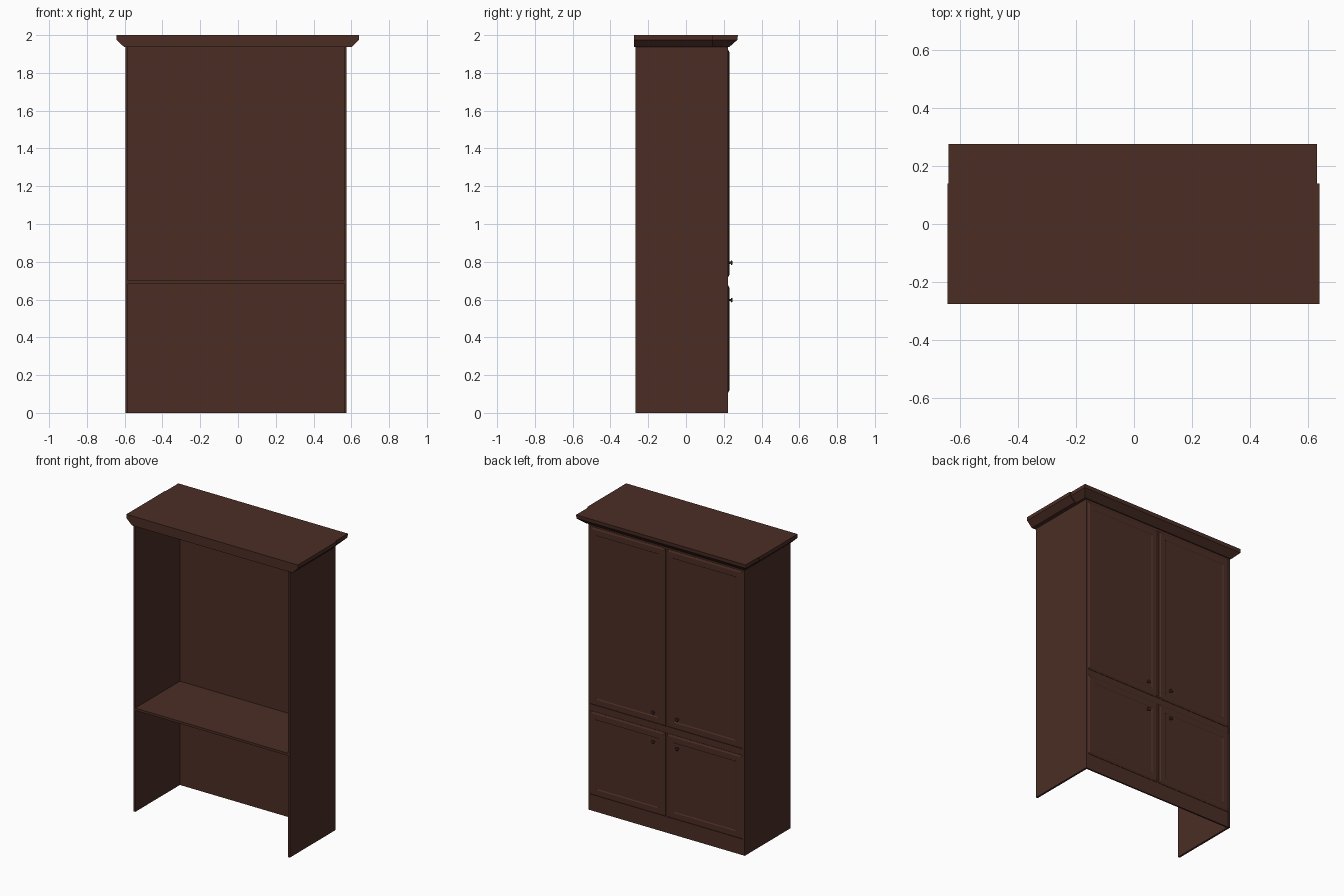
import bpy, bmesh, math

if "Cube" in bpy.data.objects:
    bpy.data.objects.remove(bpy.data.objects["Cube"])

CX = -0.01          # cabinet body centre
HW = 0.585          # cabinet half width
FRONT, BACK = -0.267, 0.222

wood = bpy.data.materials.new("dark brown wood")
wood.diffuse_color = (0.070, 0.0265, 0.018, 1)
wood.use_nodes = True
wood.node_tree.nodes["Principled BSDF"].inputs["Base Color"].default_value = wood.diffuse_color


def finish(bm, name):
    bmesh.ops.recalc_face_normals(bm, faces=bm.faces)
    me = bpy.data.meshes.new(name)
    bm.to_mesh(me)
    bm.free()
    me.materials.append(wood)
    ob = bpy.data.objects.new(name, me)
    bpy.context.collection.objects.link(ob)
    return ob


def loft(name, rings):
    """Skin a list of closed point rings and cap both ends."""
    bm = bmesh.new()
    rows = [[bm.verts.new(p) for p in r] for r in rings]
    for a, b in zip(rows, rows[1:]):
        n = len(a)
        for i in range(n):
            bm.faces.new((a[i], a[(i + 1) % n], b[(i + 1) % n], b[i]))
    bm.faces.new(rows[0])
    bm.faces.new(rows[-1])
    return finish(bm, name)


def rect_z(x0, x1, y0, y1, z):
    return [(x0, y0, z), (x1, y0, z), (x1, y1, z), (x0, y1, z)]


def rect_y(x0, x1, z0, z1, y, i=0):
    return [(x0 + i, y, z0 + i), (x1 - i, y, z0 + i), (x1 - i, y, z1 - i), (x0 + i, y, z1 - i)]


def box(name, x0, x1, y0, y1, z0, z1):
    return loft(name, [rect_z(x0, x1, y0, y1, z0), rect_z(x0, x1, y0, y1, z1)])


# Open carcass: two sides, door-side panel, one shelf
T = 0.013
for side, s in (("left", -1), ("right", 1)):
    xs = sorted((CX + s * HW, CX + s * (HW - T)))
    box(side + "_side", xs[0], xs[1], FRONT, BACK, 0, 1.937)
box("door_backing_panel", CX - HW + T, CX + HW - T, BACK - 0.012, BACK - 0.001, 0, 1.937)
box("shelf", CX - HW + T, CX + HW - T, FRONT, BACK - 0.012, 0.686, 0.702)

# Crown: flared moulding, with the door-side part slightly narrower
loft("crown_main", [rect_z(-0.602, 0.602, -0.275, 0.14, 1.936),
                    rect_z(-0.643, 0.640, -0.275, 0.14, 1.975),
                    rect_z(-0.643, 0.640, -0.275, 0.14, 2.0)])
loft("crown_door_side", [rect_z(-0.600, 0.590, 0.14, 0.228, 1.936),
                         rect_z(-0.639, 0.630, 0.14, 0.272, 1.975),
                         rect_z(-0.639, 0.630, 0.14, 0.275, 2.0)])

# Doors: bevelled edges and recessed centre panels, plus turned knobs
for row, z0, z1, kz in (("lower", 0.107, 0.675, 0.597), ("upper", 0.718, 1.922, 0.795)):
    for side, s in (("left", -1), ("right", 1)):
        x0, x1 = sorted((CX + s * 0.006, CX + s * 0.572))
        loft(f"{row}_{side}_door",
             [rect_y(x0, x1, z0, z1, BACK - 0.001, 0),
              rect_y(x0, x1, z0, z1, 0.2235, 0),
              rect_y(x0, x1, z0, z1, 0.2295, 0.012),
              rect_y(x0, x1, z0, z1, 0.2295, 0.046),
              rect_y(x0, x1, z0, z1, 0.2255, 0.052)])
        kx = CX + s * 0.09
        profile = [(0.006, 0.2275), (0.005, 0.236), (0.011, 0.239),
                   (0.012, 0.243), (0.008, 0.247)]
        loft(f"{row}_{side}_knob",
             [[(kx + r * math.cos(a * math.pi / 6), y, kz + r * math.sin(a * math.pi / 6))
               for a in range(12)] for r, y in profile])
